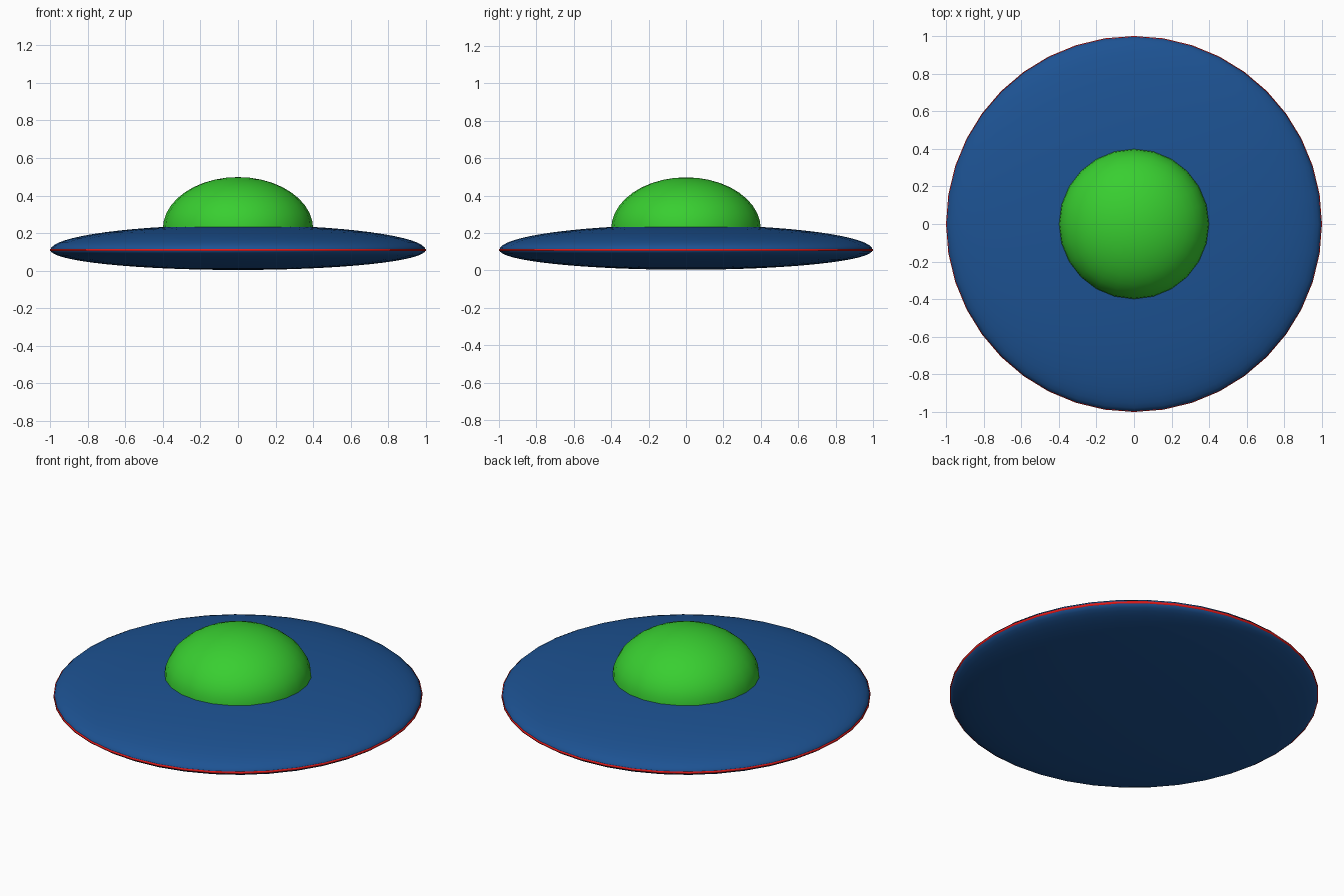
import bpy, bmesh
from math import sin, cos, pi

if "Cube" in bpy.data.objects:
    bpy.data.objects.remove(bpy.data.objects["Cube"])


def material(name, rgb):
    m = bpy.data.materials.new(name)
    m.diffuse_color = (*rgb, 1)
    m.use_nodes = True
    m.node_tree.nodes["Principled BSDF"].inputs["Base Color"].default_value = m.diffuse_color
    return m


def lathe(name, profile, sides, mat):
    """Revolve (radius, z) points about z; zero radius makes a pole."""
    bm = bmesh.new()
    rings = []
    for r, z in profile:
        n = 1 if r < 1e-5 else sides
        rings.append([bm.verts.new((r * cos(2 * pi * i / sides),
                                    r * sin(2 * pi * i / sides), z)) for i in range(n)])
    for a, b in zip(rings, rings[1:]):
        for i in range(sides):
            j = (i + 1) % sides
            quad = [a[i % len(a)], a[j % len(a)], b[j % len(b)], b[i % len(b)]]
            bm.faces.new(list(dict.fromkeys(quad)))
    bmesh.ops.recalc_face_normals(bm, faces=bm.faces)
    mesh = bpy.data.meshes.new(name)
    bm.to_mesh(mesh)
    bm.free()
    ob = bpy.data.objects.new(name, mesh)
    bpy.context.collection.objects.link(ob)
    mesh.materials.append(mat)
    mesh.shade_smooth()
    return ob


def arc(radius, height, centre, a0, a1, steps):
    angles = [a0 + (a1 - a0) * i / steps for i in range(steps + 1)]
    return [(radius * cos(a), centre + height * sin(a)) for a in angles]


blue = material("hull_blue", (0.012, 0.085, 0.29))
green = material("dome_green", (0.04, 0.62, 0.03))
red = material("stripe_red", (0.75, 0.01, 0.01))

# Lens-shaped hull, slightly fuller above the rim
RIM = 0.11
lower = arc(0.998, 0.106, RIM, -pi / 2, 0, 16)
upper = arc(0.998, 0.134, RIM, 0, pi / 2, 16)
lathe("saucer_hull", lower + upper[1:], 40, blue)

# Thin stripe around the rim
lathe("rim_stripe", [(0.985, RIM - 0.006), (1.0, RIM - 0.006),
                     (1.0, RIM + 0.006), (0.985, RIM + 0.006),
                     (0.985, RIM - 0.006)], 40, red)

# Domed cockpit, with its base sunk into the hull
lathe("cockpit_dome", [(0.4, 0.2)] + arc(0.4, 0.276, 0.222, 0, pi / 2, 10), 24, green)
